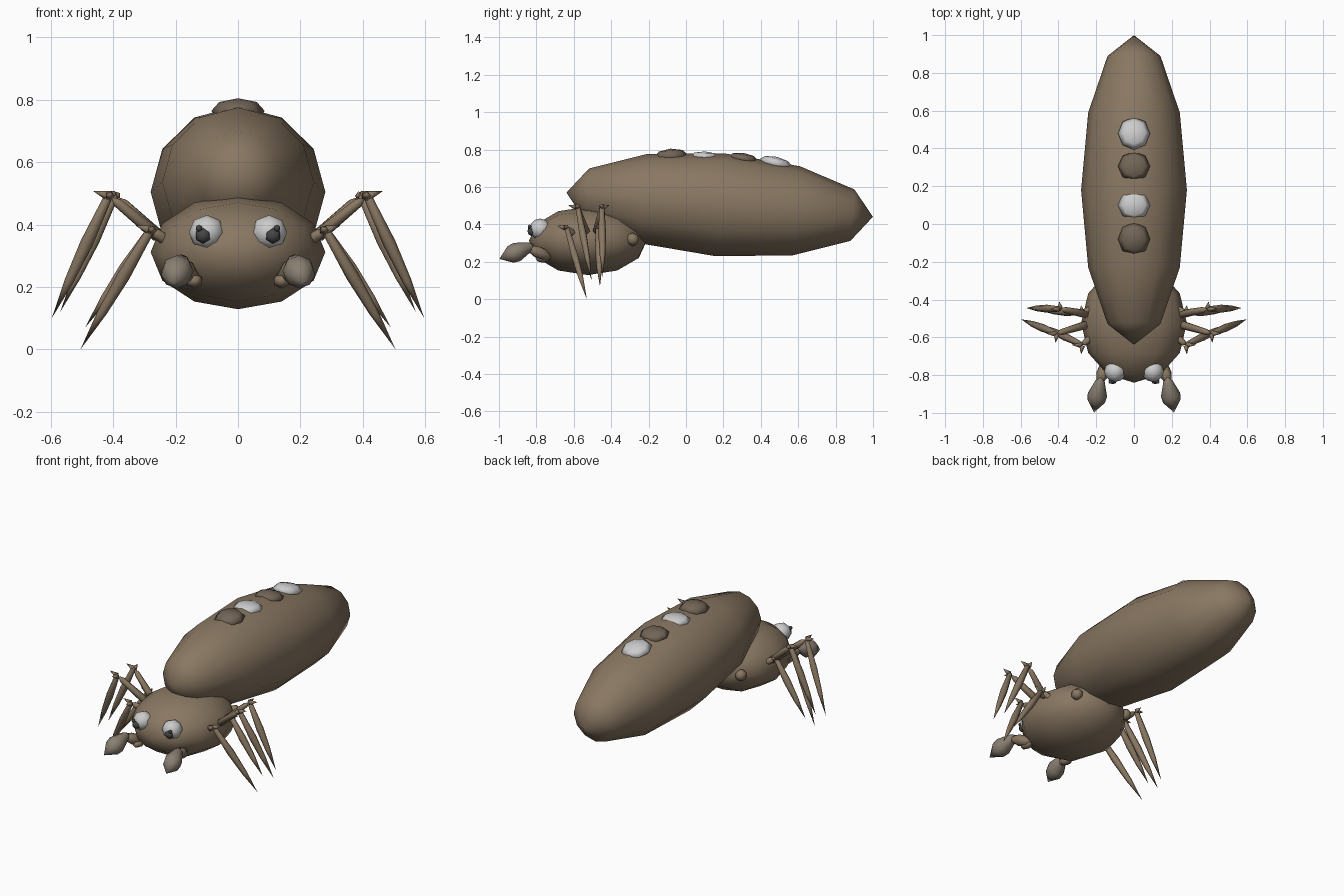
import bpy, bmesh, math
from mathutils import Vector, Matrix

if "Cube" in bpy.data.objects:
    bpy.data.objects.remove(bpy.data.objects["Cube"])


def material(name, rgb):
    m = bpy.data.materials.new(name)
    m.diffuse_color = (*rgb, 1)
    m.use_nodes = True
    m.node_tree.nodes["Principled BSDF"].inputs["Base Color"].default_value = m.diffuse_color
    return m


BROWN = material("brown", (0.25, 0.185, 0.122))
DARK = material("dark_brown", (0.17, 0.13, 0.095))
PALP = material("palp_brown", (0.25, 0.21, 0.165))
WHITE = material("white", (0.75, 0.75, 0.75))
BLACK = material("black", (0.06, 0.06, 0.06))


def finish(name, bm, mat, smooth=True):
    bmesh.ops.recalc_face_normals(bm, faces=bm.faces)
    me = bpy.data.meshes.new(name)
    for f in bm.faces:
        f.smooth = smooth
    bm.to_mesh(me)
    bm.free()
    me.materials.append(mat)
    ob = bpy.data.objects.new(name, me)
    bpy.context.collection.objects.link(ob)
    return ob


# low-poly ellipsoid; pole along y when lying, tilt about x
def ellipsoid(name, c, r, mat, seg=12, rings=6, lying=True, tilt=0.0):
    bm = bmesh.new()
    bmesh.ops.create_uvsphere(bm, u_segments=seg, v_segments=rings, radius=1)
    m = Matrix.Rotation(math.pi / 2, 4, 'X') if lying else Matrix()
    m = (Matrix.Translation(c) @ Matrix.Rotation(math.radians(tilt), 4, 'X')
         @ Matrix.Diagonal((*r, 1)) @ m)
    bmesh.ops.transform(bm, matrix=m, verts=bm.verts)
    return finish(name, bm, mat)


# pointed spindle between two points; profile is (fraction, radius)
def spindle(name, a, b, profile, mat=BROWN, sides=6):
    a, b = Vector(a), Vector(b)
    q = (b - a).to_track_quat('Z', 'Y')
    bm = bmesh.new()
    start, end = bm.verts.new(a), bm.verts.new(b)
    rings = []
    for t, r in profile:
        ring = []
        for i in range(sides):
            w = 2 * math.pi * i / sides
            ring.append(bm.verts.new(a.lerp(b, t) + q @ Vector((r * math.cos(w), r * math.sin(w), 0))))
        rings.append(ring)
    for i in range(sides):
        j = (i + 1) % sides
        bm.faces.new((start, rings[0][j], rings[0][i]))
        bm.faces.new((end, rings[-1][i], rings[-1][j]))
        for lo, hi in zip(rings, rings[1:]):
            bm.faces.new((lo[i], lo[j], hi[j], hi[i]))
    return finish(name, bm, mat)


# body
ellipsoid("abdomen", (0, 0.18, 0.505), (0.28, 0.822, 0.276), BROWN, tilt=-4.5)
ellipsoid("head", (0, -0.525, 0.312), (0.28, 0.315, 0.183), BROWN)

# row of spots along the back: y, z, length radius, height, tilt
SPOTS = [(-0.08, 0.765, 0.09, 0.04, 4, DARK), (0.10, 0.762, 0.08, 0.028, -2, WHITE),
         (0.305, 0.752, 0.08, 0.03, -8, DARK), (0.48, 0.728, 0.09, 0.034, -13, WHITE)]
for i, (y, z, ry, h, tilt, mat) in enumerate(SPOTS):
    ellipsoid(f"back_spot_{i + 1}", (0, y, z), (0.085, ry, h), mat, 8, 4, False, tilt)

# legs: hip, knee, tip
LEGS = [((0.20, -0.58, 0.33), (0.275, -0.64, 0.38), (0.505, -0.53, 0.0)),
        ((0.24, -0.53, 0.35), (0.41, -0.58, 0.49), (0.597, -0.505, 0.10)),
        ((0.24, -0.48, 0.35), (0.39, -0.45, 0.49), (0.57, -0.445, 0.12)),
        ((0.20, -0.44, 0.33), (0.275, -0.47, 0.38), (0.49, -0.46, 0.07))]

for side, s in (("left", -1), ("right", 1)):
    def M(p):
        return Vector((p[0] * s, p[1], p[2]))

    # eyes
    ellipsoid(f"eye_{side}", M((0.10, -0.78, 0.375)), (0.058, 0.056, 0.056), WHITE, 8, 6)
    ellipsoid(f"pupil_{side}", M((0.112, -0.828, 0.365)), (0.026, 0.02, 0.026), BLACK, 6, 4)
    ellipsoid(f"pupil_glint_{side}", M((0.125, -0.836, 0.388)), (0.011, 0.01, 0.011), BLACK, 6, 4)

    # mouth palps
    spindle(f"palp_base_{side}", M((0.14, -0.72, 0.22)), M((0.185, -0.845, 0.275)),
            [(0.2, 0.03), (0.6, 0.033), (0.9, 0.02)])
    spindle(f"palp_tip_{side}", M((0.175, -0.81, 0.29)), M((0.212, -0.998, 0.215)),
            [(0.12, 0.025), (0.5, 0.052), (0.68, 0.047)], PALP, 8)
    ellipsoid(f"mouth_knob_{side}", M((0.14, -0.765, 0.22)), (0.028, 0.04, 0.025), BROWN, 6, 4)

    # rear knob on the head
    ellipsoid(f"rear_knob_{side}", M((0.175, -0.285, 0.32)), (0.033, 0.033, 0.036), BROWN, 6, 4)

    # legs with pointed knee barbs
    for i, (hip, knee, tip) in enumerate(LEGS):
        hip, knee, tip = M(hip), M(knee), M(tip)
        n = f"leg_{side}_{i + 1}"
        spindle(n + "_upper", hip, knee, [(0.1, 0.022), (0.85, 0.016)])
        spindle(n + "_lower", knee + Vector((0, 0, 0.012)), tip,
                [(0.04, 0.014), (0.4, 0.021), (0.7, 0.015)])
        out = (-0.05 if i < 2 else 0.04)
        spindle(n + "_barb_outer", knee, knee + Vector((0.055 * s, 0, 0.018)), [(0.15, 0.016)], BROWN, 5)
        spindle(n + "_barb_side", knee, knee + Vector((0.005 * s, out, 0.012)), [(0.15, 0.016)], BROWN, 5)
